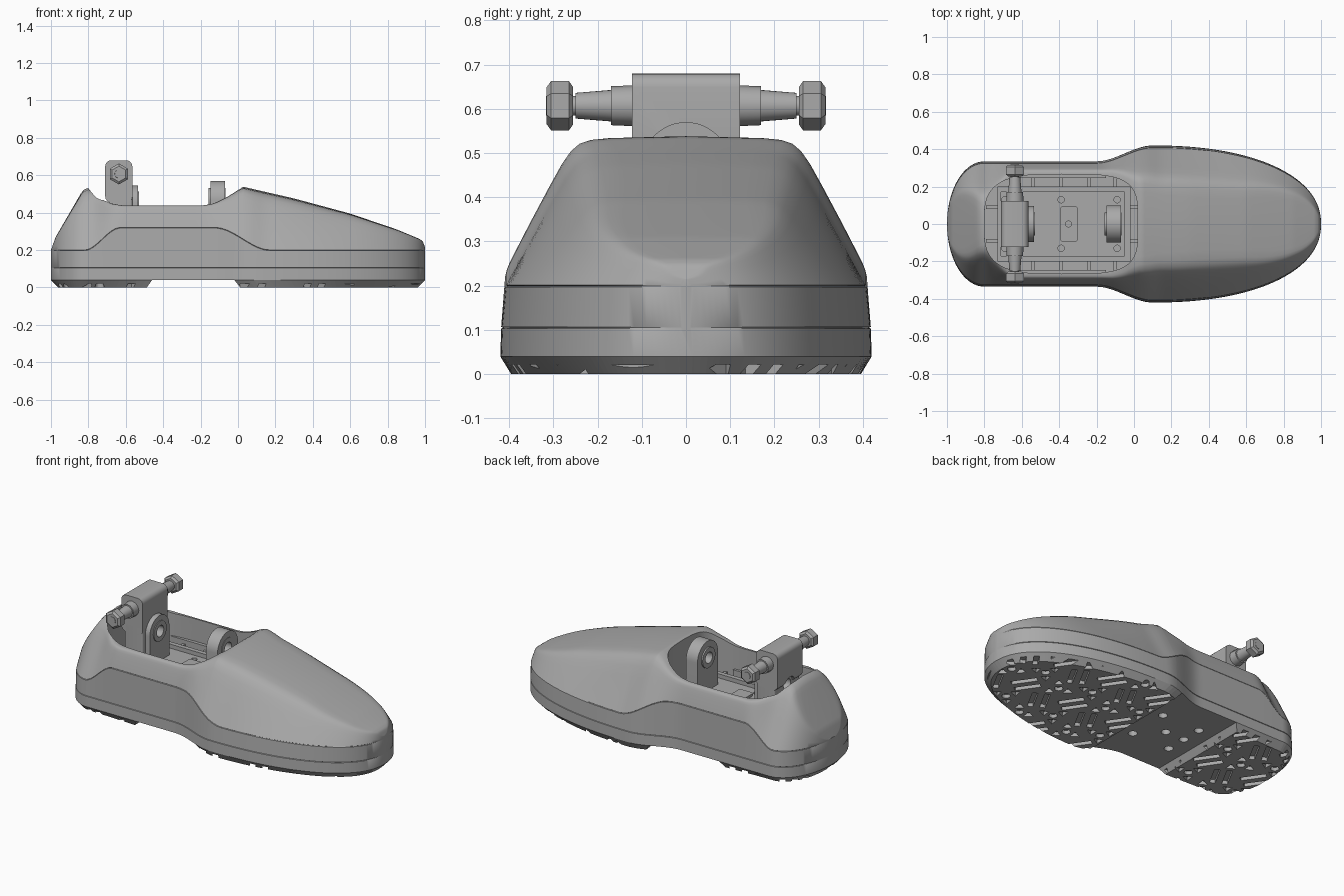
import bpy, bmesh, math
from mathutils import Matrix, Vector

if "Cube" in bpy.data.objects:
    bpy.data.objects.remove(bpy.data.objects["Cube"])

grey = bpy.data.materials.new("mid grey")
grey.use_nodes = True
grey.diffuse_color = (0.4, 0.4, 0.4, 1)
grey.node_tree.nodes["Principled BSDF"].inputs["Base Color"].default_value = (0.4, 0.4, 0.4, 1)


# ---------- helpers ----------
def finish(name, bm):
    bmesh.ops.recalc_face_normals(bm, faces=bm.faces)
    mesh = bpy.data.meshes.new(name)
    bm.to_mesh(mesh)
    bm.free()
    mesh.materials.append(grey)
    ob = bpy.data.objects.new(name, mesh)
    bpy.context.collection.objects.link(ob)
    return ob


def activate(ob):
    bpy.ops.object.select_all(action='DESELECT')
    ob.select_set(True)
    bpy.context.view_layer.objects.active = ob


def cut(ob, cutter):
    mod = ob.modifiers.new("cut", 'BOOLEAN')
    mod.operation, mod.solver, mod.object = 'DIFFERENCE', 'EXACT', cutter
    mod.use_self = True
    activate(ob)
    bpy.ops.object.modifier_apply(modifier=mod.name)
    bpy.data.objects.remove(cutter)


def smooth(ob, angle=40):
    activate(ob)
    bpy.ops.object.shade_smooth_by_angle(angle=math.radians(angle))


def add_prism(bm, poly, z0, z1, inset=0.0):
    """Extruded polygon; the bottom is pulled in towards its middle by inset."""
    mid = sum((Vector(p) for p in poly), Vector((0, 0))) / len(poly)
    low = [Vector(p) - (Vector(p) - mid).normalized() * inset for p in poly]
    a = [bm.verts.new((p.x, p.y, z0)) for p in low]
    b = [bm.verts.new((p[0], p[1], z1)) for p in poly]
    bm.faces.new(a[::-1])
    bm.faces.new(b)
    for i in range(len(poly)):
        j = (i + 1) % len(poly)
        bm.faces.new((a[i], a[j], b[j], b[i]))


def add_box(bm, x0, x1, y0, y1, z0, z1):
    add_prism(bm, [(x0, y0), (x1, y0), (x1, y1), (x0, y1)], z0, z1)


def round_box(name, x0, x1, y0, y1, z0, z1, axis, radius):
    """Box with the four edges along one axis rounded."""
    bm = bmesh.new()
    add_box(bm, x0, x1, y0, y1, z0, z1)
    bmesh.ops.recalc_face_normals(bm, faces=bm.faces)
    edges = [e for e in bm.edges if abs(e.verts[0].co[axis] - e.verts[1].co[axis]) > .005]
    bmesh.ops.bevel(bm, geom=edges, offset=radius, segments=5, profile=.5, affect='EDGES')
    return finish(name, bm)


def add_rod(bm, centre, r1, r2, length, axis, sides=32):
    turn = {'X': Matrix.Rotation(math.pi / 2, 4, 'Y'),
            'Y': Matrix.Rotation(-math.pi / 2, 4, 'X'), 'Z': Matrix()}[axis]
    bmesh.ops.create_cone(bm, cap_ends=True, segments=sides, radius1=r1, radius2=r2,
                          depth=length, matrix=Matrix.Translation(centre) @ turn)


def ease(a, b, x):
    u = min(max((x - a) / (b - a), 0), 1)
    return u * u * (3 - 2 * u)


def lerp(points, x):
    for (x0, v0), (x1, v1) in zip(points, points[1:]):
        if x <= x1:
            return v0 + (v1 - v0) * (x - x0) / (x1 - x0)
    return points[-1][1]


# ---------- shape of the shoe along its length ----------
TOP = [(-1, .2), (-.975, .27), (-.83, .52), (-.8, .533), (-.77, .52), (-.73, .485), (-.68, .452),
       (-.62, .44), (-.19, .44), (-.13, .45), (-.06, .485), (0, .525), (.03, .538), (.3, .476),
       (.6, .395), (.85, .31), (.97, .26), (.988, .247), (1, .215)]


def width(x):
    w = .335 + .085 * ease(-.2, .1, x)
    if x < -.8:
        w *= math.sqrt(max(0, 1 - ((x + .8) / .2) ** 2))
    if x > .1:
        w *= max(0, 1 - ((x - .1) / .9) ** 2.2) ** (1 / 2.2)
    return max(w, .015)


def section(x):
    w = width(x)
    s = .2 + .12 * ease(-.82, -.63, x) * (1 - ease(-.12, .17, x))
    h = max(lerp(TOP, x) - s, .004)
    # the waist wall stands steeper, the toe is rounder
    waist = ease(-.78, -.6, x) * (1 - ease(-.2, 0, x))
    lean = min(h, 1.2 * w) * (1 - .4 * waist + .4 * ease(.05, .6, x))
    side = w * .975
    half = [(w, .04), (w - .002, .103), (w - .006, .105), (w - .002, .107),
            (side, s - .003), (side - .005, s - .001), (side - .002, s + .001)]
    for k, m in [(.16, .3), (.32, .6), (.42, .78), (.49, .88), (.56, .94), (.65, .97), (.8, .985)]:
        half.append((max(side - k * lean, w * .1), s + h * m))
    return half + [(0, s + h)] + [(-y, z) for y, z in reversed(half)]


# ---------- shell ----------
STEPS = 110
stations = sorted([-math.cos(math.pi * i / STEPS) for i in range(STEPS + 1)] + [-.8, .03])
bm = bmesh.new()
rings = [[bm.verts.new((x, y, z)) for y, z in section(x)] for x in stations]
for a, b in zip(rings, rings[1:]):
    for i in range(len(a)):
        j = (i + 1) % len(a)
        bm.faces.new((a[i], a[j], b[j], b[i]))
bm.faces.new(rings[0])
bm.faces.new(rings[-1])
shell = finish("shoe_shell", bm)

# ankle opening: rounded well through the top, softer at the heel
bm = bmesh.new()
well = []
for i in range(72):
    c, s = math.cos(i * math.tau / 72), math.sin(i * math.tau / 72)
    e = .5 if c > 0 else .6
    well.append((-.39 + .41 * math.copysign(abs(c) ** e, c), .266 * math.copysign(abs(s) ** e, s)))
add_prism(bm, well, .16, .9)
cut(shell, finish("well_cutter", bm))

# screw holes under the arch
bm = bmesh.new()
for x, y in [(-.36, -.13), (-.36, .13), (-.1, -.13), (-.1, .13), (-.23, 0), (-.36, 0)]:
    add_rod(bm, (x, y, .05), .026, .026, .06, 'Z', 20)
cut(shell, finish("hole_cutter", bm))
smooth(shell)


# ---------- sole pads with tread recesses ----------
def sole_pad(name, x0, x1):
    xs = sorted([x for x in stations if x0 < x < x1 and abs(x) < .9999] + [x0, x1])
    poly = [(x, -width(x)) for x in xs] + [(x, width(x)) for x in reversed(xs)]
    bm = bmesh.new()
    add_prism(bm, poly, 0, .04, .038)
    pad = finish(name, bm)
    bm = bmesh.new()
    step, low, deep = .17, -.02, .022
    for col in range(int((x1 - x0) / step) + 1):
        for row in range(-2, 3):
            cx, cy = x0 + .09 + col * step, row * step + (.04 if col % 2 else -.04)
            if (col + row) % 2:
                # a screw hole ringed by three triangles
                add_rod(bm, (cx, cy, 0), .024, .024, 2 * deep, 'Z', 16)
                for k in range(3):
                    t = k * math.tau / 3 + col
                    mid = Vector((cx + .06 * math.cos(t), cy + .06 * math.sin(t)))
                    add_prism(bm, [mid + .032 * Vector((math.cos(t + q), math.sin(t + q)))
                                   for q in (0, math.tau / 3, 2 * math.tau / 3)], low, deep)
            else:
                # a pair of slanted bars
                t = .5 if row % 2 else -.6
                along, side = Vector((math.sin(t), math.cos(t))), Vector((math.cos(t), -math.sin(t)))
                for off in (-.035, .035):
                    c = Vector((cx, cy)) + side * off
                    a, b = along * .075, side * .016
                    add_prism(bm, [c + a + b, c + a - b, c - a - b, c - a + b], low, deep)
    cut(pad, finish("tread_cutter", bm))


sole_pad("heel_sole_pad", -1, -.46)
sole_pad("toe_sole_pad", -.02, 1)

# ---------- mounting tray inside the well ----------
bm = bmesh.new()
add_box(bm, -.73, -.02, -.2, .2, .15, .29)
tray = finish("mounting_tray", bm)
bm = bmesh.new()
add_box(bm, -.71, -.05, -.172, .172, .265, .4)
cut(tray, finish("pocket_cutter", bm))
bm = bmesh.new()
for x in (-.69, -.39, -.09):
    for y in (-.13, .13):
        add_rod(bm, (x, y, .26), .017, .017, .1, 'Z', 20)
cut(tray, finish("hole_cutter", bm))

plate = round_box("centre_plate", -.395, -.3, -.095, .095, .26, .28, 2, .015)
bm = bmesh.new()
add_rod(bm, (-.35, 0, .28), .016, .016, .1, 'Z', 20)
cut(plate, finish("hole_cutter", bm))

bm = bmesh.new()
for side in (-1, 1):
    for x in (-.66, -.54, -.39, -.24, -.1):
        add_box(bm, x - .009, x + .009, *sorted((side * .19, side * .27)), .15, .275)
    for x0, x1 in ((-.03, .025), (-.79, -.72)):
        add_box(bm, x0, x1, *sorted((side * .08, side * .1)), .15, .275)
    # ledge along the wall
    add_box(bm, -.63, -.15, *sorted((side * .245, side * .27)), .15, .3)
finish("well_ribs", bm)


# ---------- pivot brackets ----------
def bore(ob, x, z, r):
    bm = bmesh.new()
    add_rod(bm, (x, 0, z), r, r, .4, 'X')
    cut(ob, finish("bore_cutter", bm))


def bushing(name, x, z, length):
    bm = bmesh.new()
    add_rod(bm, (x, 0, z), .062, .062, length, 'X')
    ob = finish(name, bm)
    bore(ob, x, z, .034)
    smooth(ob)


def arch_lug(name, x0, x1, r, z):
    # flat upright with a round top, drawn in y-z and laid along x
    poly = [(r * math.cos(math.pi * i / 24), z + r * math.sin(math.pi * i / 24)) for i in range(25)]
    poly += [(-r, .26), (r, .26)]
    bm = bmesh.new()
    add_prism(bm, poly, x0, x1)
    bmesh.ops.transform(bm, verts=bm.verts,
                        matrix=Matrix(((0, 0, 1, 0), (1, 0, 0, 0), (0, 1, 0, 0), (0, 0, 0, 1))))
    ob = finish(name, bm)
    bore(ob, (x0 + x1) / 2, z, .05)
    smooth(ob)


arch_lug("front_lug", -.148, -.07, .1, .47)
bushing("front_bushing", -.112, .47, .09)

block = round_box("rear_block", -.71, -.565, -.122, .122, .455, .68, 1, .032)
bore(block, -.63, .45, .05)
smooth(block)
pillar = round_box("rear_pillar", -.69, -.565, -.122, .122, .26, .5, 2, .01)
bore(pillar, -.63, .45, .05)
smooth(pillar)
arch_lug("rear_lug", -.57, -.535, .095, .45)
bushing("rear_bushing", -.61, .45, .16)

# ---------- cross axle with collars and hex nuts ----------
bm = bmesh.new()
AX, AZ = -.637, .607
for side in (-1, 1):
    def rod(y0, y1, r0, r1, sides=28):
        r1, r0 = (r1, r0) if side > 0 else (r0, r1)
        add_rod(bm, (AX, side * (y0 + y1) / 2, AZ), r0, r1, y1 - y0, 'Y', sides)
    rod(.1, .17, .047, .044, 12)
    rod(.165, .25, .036, .029)
    rod(.24, .3, .022, .022)
    rod(.255, .265, .042, .056, 6)
    rod(.265, .305, .056, .056, 6)
    rod(.305, .315, .056, .042, 6)
    rod(.31, .317, .024, .022, 20)
axle = finish("cross_axle", bm)
smooth(axle, 32)
